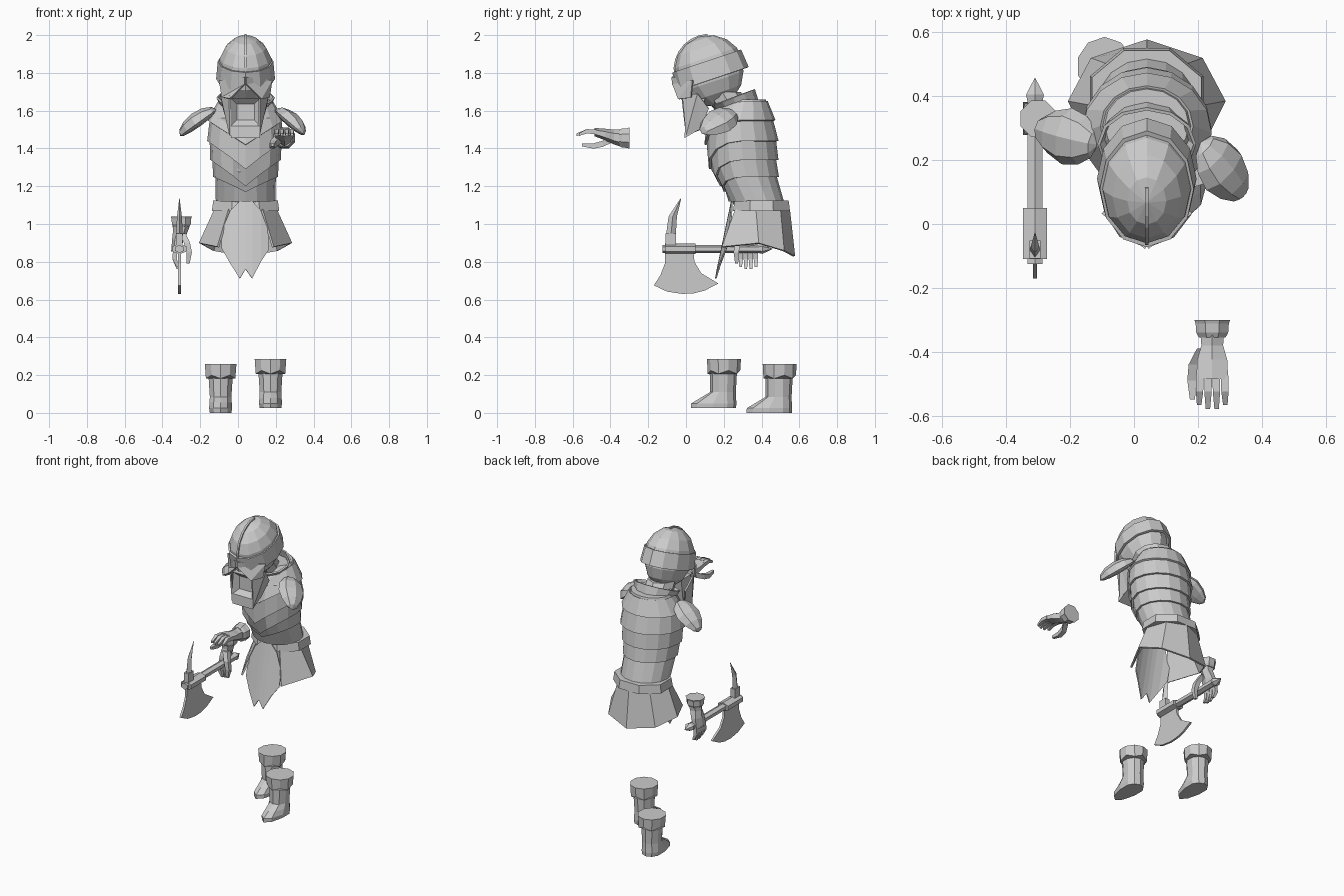
import bpy, bmesh
from math import sin, cos, pi, radians
from mathutils import Vector, Matrix

cube = bpy.data.objects.get("Cube")
if cube:
    bpy.data.objects.remove(cube)

grey = bpy.data.materials.new("plain grey")
grey.use_nodes = True
grey.diffuse_color = (0.6, 0.6, 0.6, 1)
grey.node_tree.nodes["Principled BSDF"].inputs["Base Color"].default_value = (0.6, 0.6, 0.6, 1)

MID = 0.04  # centre line of the body


def make(name, bm, matrix=Matrix(), shell=0):
    """Turn a bmesh into a flat shaded object, optionally a thin shell."""
    bmesh.ops.recalc_face_normals(bm, faces=bm.faces)
    mesh = bpy.data.meshes.new(name)
    bm.to_mesh(mesh)
    bm.free()
    mesh.materials.append(grey)
    obj = bpy.data.objects.new(name, mesh)
    obj.matrix_world = matrix
    bpy.context.collection.objects.link(obj)
    if shell:
        mod = obj.modifiers.new("thickness", "SOLIDIFY")
        mod.thickness = shell
    return obj


def loft_mesh(rings, caps=True, closed=True):
    bm = bmesh.new()
    rows = [[bm.verts.new(p) for p in ring] for ring in rings]
    count = len(rows[0])
    for low, high in zip(rows, rows[1:]):
        for i in range(count if closed else count - 1):
            j = (i + 1) % count
            bm.faces.new((low[i], low[j], high[j], high[i]))
    if caps and closed:
        bm.faces.new(rows[0])
        bm.faces.new(rows[-1])
    return bm


def loft(name, rings, matrix=Matrix(), caps=True, closed=True, shell=0):
    return make(name, loft_mesh(rings, caps, closed), matrix, shell)


def ring(x, y, z, rx, ry, n=8, phase=0.0):
    """Level ring, flat in z."""
    return [(x + rx * cos(2 * pi * i / n + phase), y + ry * sin(2 * pi * i / n + phase), z)
            for i in range(n)]


def upright(x, y, z, rx, rz, n=4):
    """Ring facing along y, with a flat side up."""
    k = 1 / cos(pi / n)
    return [(x + k * rx * cos(2 * pi * (i + .5) / n), y, z + k * rz * sin(2 * pi * (i + .5) / n))
            for i in range(n)]


def plate(name, outline, x, thick):
    """Plate in the yz plane."""
    return loft(name, [[(x + s * thick / 2, y, z) for y, z in outline] for s in (-1, 1)])


# ---- helmet and head, pitched forward ----
head = Matrix.Translation((MID, .124, 1.82)) @ Matrix.Rotation(radians(18.5), 4, "X")


def dome_ring(angle, sx, sy, sz):
    r = cos(angle)
    return ring(0, 0, sz * sin(angle), sx * r, sy * r, 12, pi / 2)


loft("helmet_dome", [dome_ring(radians(a), .145, .185, .18) for a in (0, 20, 42, 65, 89)], head)
loft("helmet_band", [ring(0, 0, z, r, r + .045, 12, pi / 2)
                     for z, r in ((-.055, .156), (.045, .147))], head, False, shell=.015)
loft("head", [dome_ring(radians(a), .135, .178, .2) for a in (-89, -65, -42, -20, 5)], head)
crest = [(.19 * cos(radians(a)), .187 * sin(radians(a))) for a in range(75, 175, 14)]
plate("helmet_crest", [(-y * -1, z) for y, z in crest]
      + [(y * .92, z * .92) for y, z in reversed(crest)], 0, .012).matrix_world = head

# brow and cheek plates beside the nose
for side, label in ((-1, "right"), (1, "left")):
    bm = bmesh.new()
    pts = [(0, -.07, 1.78), (0, -.065, 1.74), (.078, -.035, 1.66), (.12, .03, 1.67), (.135, .04, 1.76)]
    bm.faces.new([bm.verts.new((MID + side * x, y, z)) for x, y, z in pts])
    bmesh.ops.triangulate(bm, faces=bm.faces)
    make(label + "_brow_plate", bm, shell=.01)
    bm = bmesh.new()
    pts = [(.078, -.02, 1.68), (.125, .06, 1.69), (.11, .12, 1.61), (.076, .075, 1.5), (.076, 0, 1.47)]
    bm.faces.new([bm.verts.new((MID + side * x, y, z)) for x, y, z in pts])
    bmesh.ops.triangulate(bm, faces=bm.faces)
    make(label + "_cheek_plate", bm, shell=.01)

# jaw guard with a sunken mouth
def jaw_ring(front, back, z, lift=0.0):
    return [(MID - .076, front, z), (MID + .076, front, z),
            (MID + .074, back, z + lift), (MID - .074, back, z + lift)]


bm = loft_mesh([jaw_ring(-.008, .07, 1.455, .045), jaw_ring(-.005, .08, 1.52),
                jaw_ring(-.004, .1, 1.665)])
bmesh.ops.recalc_face_normals(bm, faces=bm.faces)
mouth = [f for f in bm.faces if f.normal.y < -.9 and f.calc_center_median().z > 1.55]
bmesh.ops.inset_region(bm, faces=mouth, thickness=.042)
bmesh.ops.translate(bm, verts=list({v for f in mouth for v in f.verts}), vec=(0, .03, 0))
make("jaw_guard", bm)
loft("neck", [ring(MID, .28, 1.56, .1, .1), ring(MID, .19, 1.7, .09, .1)])

# ---- torso: overlapping armour bands over a core ----
SECTIONS = [(1.07, .39, .13, .145), (1.18, .35, .145, .15), (1.28, .305, .17, .165),
            (1.42, .295, .185, .19), (1.56, .285, .175, .19), (1.66, .31, .12, .14)]


def section(z):
    z = min(max(z, SECTIONS[0][0]), SECTIONS[-1][0])
    for a, b in zip(SECTIONS, SECTIONS[1:]):
        if z <= b[0]:
            t = (z - a[0]) / (b[0] - a[0])
            return [p + t * (q - p) for p, q in zip(a[1:], b[1:])]


def torso_ring(z, drop, scale):
    points = []
    for i in range(16):
        a = 2 * pi * i / 16
        front = max(0, 1 - abs(cos(a))) if sin(a) < 0 else 0
        h = z - drop * front
        yc, hy, hx = section(h)
        points.append((MID + scale * hx * cos(a), yc + scale * hy * sin(a), h))
    return points


loft("torso_core", [torso_ring(s[0], 0, .94) for s in SECTIONS])
EDGES = [(1.65, .1), (1.55, .13), (1.44, .15), (1.34, .14), (1.25, .08), (1.12, 0)]
for i, (top, low) in enumerate(zip(EDGES, EDGES[1:])):
    loft("torso_band_%d" % (i + 1), [torso_ring(*top, 1), torso_ring(*low, 1.07)],
         caps=False, shell=.012)

# flared collar, highest at the back
collar = [ring(MID, .28, 1.6, .12, .12, 12), ring(MID, .25, 1.66, .155, .115, 12)]
collar[1] = [(x, y, z + .4 * (y - .23)) for x, y, z in collar[1]]
loft("collar", collar, caps=False, shell=.01)

# ---- belt, skirt and ragged front cloth ----
loft("belt", [ring(MID, .4, z, r + .03, r, 8, pi / 8)
              for z, r in ((1.07, .163), (1.125, .155))])
half_top = [(.09, .26), (.165, .37), (.12, .5), (0, .55)]
half_low = [(.15, .19, .88), (.247, .385, .9), (.175, .52, .86), (0, .578, .83)]


def mirrored(half):
    return [(MID + x, *rest) for x, *rest in half] + [(MID - x, *rest) for x, *rest in half[-2::-1]]


loft("skirt", [mirrored([(x, y, 1.08) for x, y in half_top]), mirrored(half_low)],
     closed=False, shell=.012)

COLUMNS = [(-.125, .96, .87), (-.08, 1.07, .79), (-.03, 1.12, .71), (0, 1.15, .76),
           (.035, 1.12, .71), (.08, 1.07, .8), (.12, .96, .86)]
rows = []
for t in (0, .35, 1):
    rows.append([])
    for x, top, low in COLUMNS:
        z = top + t * (low - top)
        rows[-1].append((MID + x, .16 + .21 * (z - .71) + 1.5 * x * x, z))
loft("front_cloth", rows, closed=False, shell=.008)

# ---- shoulder guards: pointed half domes ----
def shoulder(name, centre, along, up):
    x = Vector(along).normalized()
    y = Vector(up).cross(x).normalized()
    z = x.cross(y)
    frame = Matrix((x, y, z)).transposed().to_4x4()
    bm = bmesh.new()
    bmesh.ops.create_uvsphere(bm, u_segments=8, v_segments=6, radius=1,
                              matrix=Matrix.Rotation(pi / 2, 4, "Y"))
    for v in bm.verts:
        taper = 1 - .25 * max(0, v.co.x)
        v.co = (v.co.x * .122, v.co.y * .09 * taper, v.co.z * (.06 if v.co.z > 0 else .02))
    make(name, bm, Matrix.Translation(centre) @ frame)


shoulder("right_shoulder_guard", (-.21, .275, 1.535), (-.18, .05, -.13), (-.5, 0, .8))
shoulder("left_shoulder_guard", (.275, .17, 1.535), (.13, -.17, -.11), (.6, 0, .7))


# ---- gauntlets: cuff, palm, four fingers and a thumb ----
def gauntlet(label, matrix, thumb):
    loft(label + "_cuff", [upright(0, y, 0, r, r, 8) for y, r in
                           ((0, .056), (.012, .052), (.04, .05), (.055, .042))], matrix)
    loft(label + "_palm", [upright(0, y, z, w, h, 6) for y, z, w, h in
                           ((.045, 0, .037, .04), (.08, .005, .034, .034),
                            (.125, .018, .047, .027), (.185, .032, .05, .019))], matrix)
    for i in range(4):
        x = .026 * (i - 1.5)
        tip = .285 - .012 * abs(i - 1.5)
        loft("%s_finger_%d" % (label, i + 1),
             [upright(x * s, y, z, r, r) for y, z, r, s in
              ((.175, .032, .012, 1), (.225, .036, .0115, 1.02), (tip, .018, .007, 1.05))], matrix)
    loft(label + "_thumb", [upright(thumb * x, y, z, r, r) for x, y, z, r in
                            ((.03, .09, -.005, .018), (.058, .14, -.03, .016),
                             (.064, .19, -.042, .014), (.062, .25, -.036, .008))], matrix)


gauntlet("left_hand", Matrix.Translation((.245, -.3, 1.455)) @ Matrix.Rotation(pi, 4, "Z"), 1)
turn = Matrix(((0, 0, -1), (1, 0, 0), (0, -1, 0))).to_4x4()
gauntlet("right_hand", Matrix.Translation((-.3, .33, 1.04)) @ turn, -1)

# ---- axe ----
AX, AZ = -.31, .868
loft("axe_shaft", [upright(AX, y, AZ, r, r * .8, 6) for y, r in ((-.125, .023), (.4, .023))])
loft("axe_pommel", [upright(AX, y, AZ, r, r * .8, 6)
                    for y, r in ((.38, .023), (.405, .028), (.457, .001))])
loft("axe_socket", [upright(AX, y, AZ, .038, .024, 6) for y in (-.11, .05)])
loft("axe_spike_base", [ring(AX, -.08, z, .024, .04, 4, pi / 4) for z in (.885, .95)])
blade = [(-.11, .85), (.04, .85), (.045, .8), (.08, .74), (.172, .685), (.1, .648), (.04, .633),
         (-.02, .63), (-.1, .642), (-.17, .675), (-.135, .73), (-.112, .79)]
plate("axe_blade", blade, AX, .014)
loft("axe_spike", [ring(AX, y, z, w, r, 4) for y, z, w, r in
                   ((-.08, .94, .018, .026), (-.07, 1.04, .013, .022), (-.027, 1.135, .001, .002))])


# ---- boots ----
def boot_ring(z, front, back, width):
    return [(x * width, y * (back if y > 0 else front), z) for x, y, _ in ring(0, 0, 0, 1, 1, 10, pi / 2)]


def boot(label, x, y, z):
    place = Matrix.Translation((x, y, z))
    loft(label + "_boot", [boot_ring(*s) for s in
                           ((0, .172, .068, .06), (.025, .17, .07, .064), (.055, .12, .068, .062),
                            (.085, .07, .067, .06), (.23, .072, .075, .07))], place)
    cuff = [boot_ring(.2, .082, .09, .082), boot_ring(.26, .086, .094, .088)]
    cuff[0] = [(px, py, pz - .018 * (i % 2)) for i, (px, py, pz) in enumerate(cuff[0])]
    loft(label + "_boot_cuff", cuff, place)


boot("left", .172, .197, .025)
boot("right", -.092, .492, 0)
